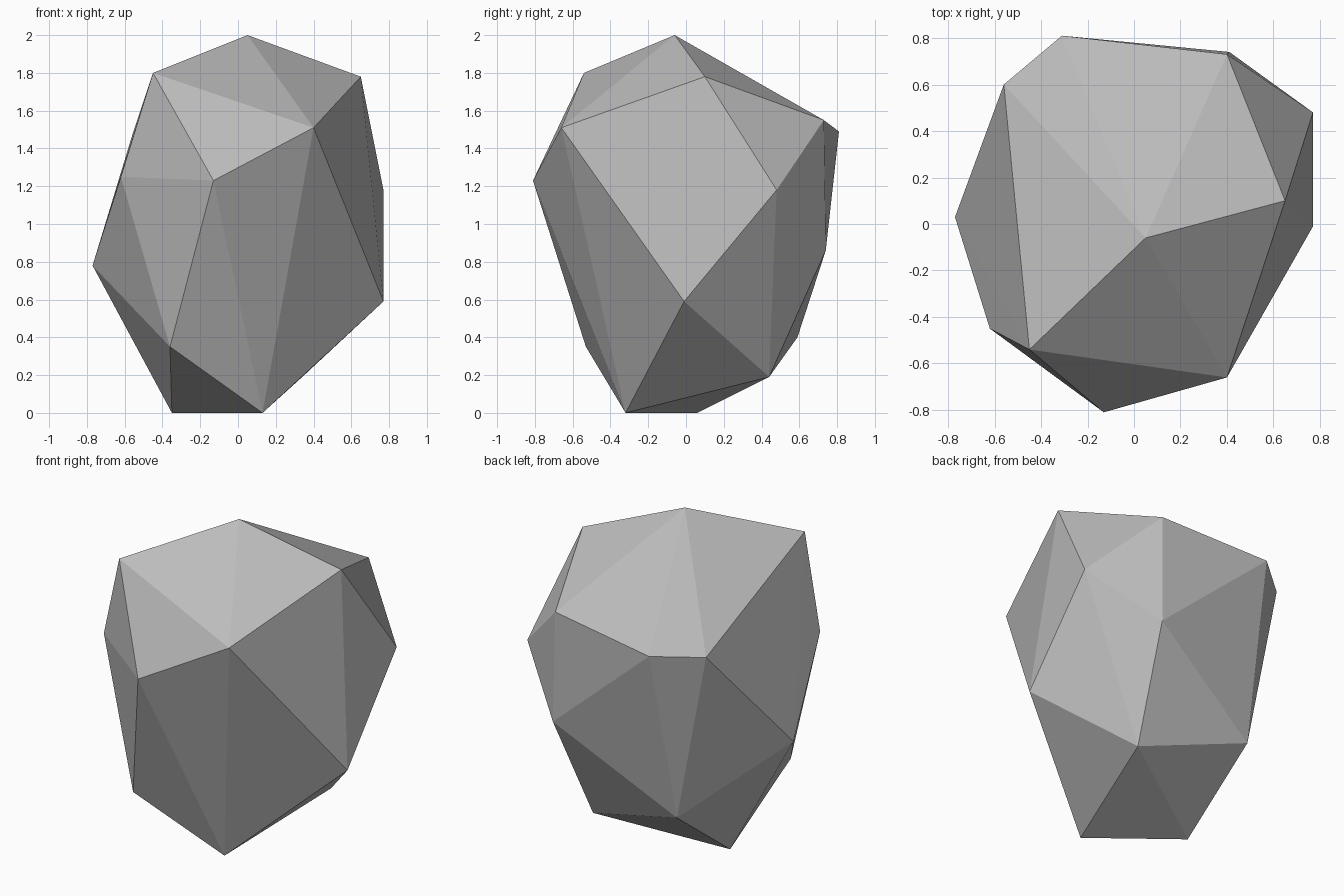
import bpy
import bmesh

# Remove the default cube only
default_cube = bpy.data.objects.get("Cube")
if default_cube:
    bpy.data.objects.remove(default_cube, do_unlink=True)


def make_material(name, colour):
    material = bpy.data.materials.new(name)
    material.use_nodes = True
    material.diffuse_color = colour
    shader = next(n for n in material.node_tree.nodes if n.type == "BSDF_PRINCIPLED")
    shader.inputs["Base Color"].default_value = colour
    shader.inputs["Roughness"].default_value = 0.9
    return material


# Corner points of the faceted boulder, grouped from top to bottom
crown = [(0.05, -0.06, 2.0), (-0.45, -0.54, 1.8), (0.65, 0.1, 1.78)]
shoulder = [(0.4, -0.66, 1.51), (0.4, 0.73, 1.55),
            (-0.31, 0.81, 1.49), (-0.56, 0.6, 1.47)]
middle = [(-0.13, -0.81, 1.23), (-0.62, -0.45, 1.25), (0.77, 0.48, 1.18),
          (-0.77, 0.03, 0.78), (0.41, 0.74, 0.86), (0.77, -0.01, 0.59)]
foot = [(-0.36, -0.53, 0.35), (-0.35, 0.59, 0.4), (0.34, 0.44, 0.19),
        (0.13, -0.32, 0), (-0.35, 0.06, 0)]

# Wrap the corners in a convex hull, giving large chiselled facets
bm = bmesh.new()
corners = [bm.verts.new(point) for point in crown + shoulder + middle + foot]
hull = bmesh.ops.convex_hull(bm, input=corners)
inside = [item for item in hull["geom_interior"] if isinstance(item, bmesh.types.BMVert)]
if inside:
    bmesh.ops.delete(bm, geom=inside, context="VERTS")
bmesh.ops.recalc_face_normals(bm, faces=bm.faces)
for face in bm.faces:
    face.smooth = False

mesh = bpy.data.meshes.new("boulder")
bm.to_mesh(mesh)
bm.free()
mesh.materials.append(make_material("stone grey", (0.5, 0.5, 0.5, 1)))

boulder = bpy.data.objects.new("boulder", mesh)
bpy.context.collection.objects.link(boulder)
